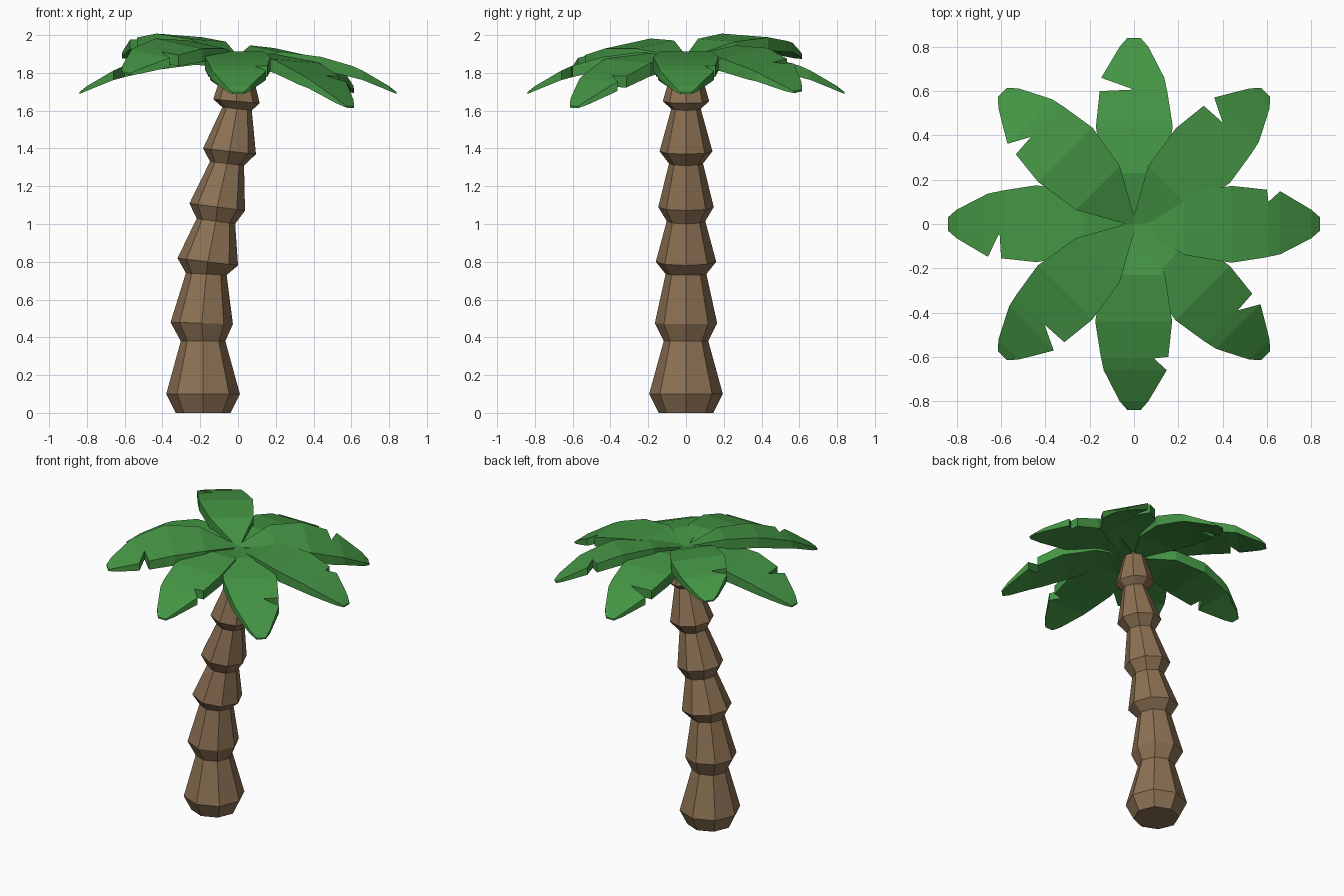
import bpy, bmesh, math

if "Cube" in bpy.data.objects:
    bpy.data.objects.remove(bpy.data.objects["Cube"])


def material(name, rgb):
    m = bpy.data.materials.new(name)
    m.diffuse_color = (*rgb, 1)
    m.use_nodes = True
    m.node_tree.nodes["Principled BSDF"].inputs["Base Color"].default_value = m.diffuse_color
    return m


BARK = material("brown bark", (0.262, 0.165, 0.087))
GREEN = material("leaf green", (0.058, 0.300, 0.058))


def loft(name, loops, mat):
    """Skin closed loops of equal length, cap both ends."""
    bm = bmesh.new()
    rows = [[bm.verts.new(p) for p in loop] for loop in loops]
    n = len(rows[0])
    for a, b in zip(rows, rows[1:]):
        for i in range(n):
            j = (i + 1) % n
            bm.faces.new((a[i], a[j], b[j], b[i]))
    bm.faces.new(rows[0][::-1])
    bm.faces.new(rows[-1])
    bmesh.ops.recalc_face_normals(bm, faces=bm.faces)
    me = bpy.data.meshes.new(name)
    bm.to_mesh(me)
    bm.free()
    me.materials.append(mat)
    ob = bpy.data.objects.new(name, me)
    bpy.context.collection.objects.link(ob)
    return ob


# Trunk: eight-sided rings (centre x, height, radius, tilt)
RINGS = [(-.185, 0, .145, 0), (-.185, .10, .195, 0), (-.185, .38, .118, 0),
         (-.192, .475, .165, .03), (-.168, .735, .108, .05),
         (-.16, .80, .160, .12), (-.117, 1.015, .102, .14),
         (-.11, 1.09, .147, .13), (-.058, 1.32, .090, .12),
         (-.045, 1.385, .140, .11), (-.005, 1.61, .078, .11),
         (-.008, 1.65, .123, .09), (0, 1.87, .060, .05)]
loops = []
for cx, z, r, tilt in RINGS:
    loops.append([(cx + r * math.cos(k * math.pi / 4),
                   r * math.sin(k * math.pi / 4),
                   z - tilt * r * math.cos(k * math.pi / 4)) for k in range(8)])
loft("trunk", loops, BARK)

# Leaves: (distance, left half width, right half width, axis z, diagonal z, thickness)
# a left width of None marks the bottom of the notch
STATIONS = [(0, .012, .012, 1.870, 1.880, .04),
            (.23, .14, .14, 1.912, 1.937, .07),
            (.44, .172, .175, 1.885, 1.930, .07),
            (.600, .155, .150, 1.838, 1.885, .06),
            (.607, None, .148, 1.836, 1.883, .06),
            (.66, .148, .137, 1.812, 1.865, .05),
            (.80, .065, .065, 1.730, 1.785, .025),
            (.84, .03, .03, 1.698, 1.755, .01)]
NOTCH = [.10, .04, .0, .05, .04, .035, .09, .055]
for k in range(8):
    a = k * math.pi / 4
    diagonal = k % 2 == 1
    loops = []
    for r, left, right, za, zd, t in STATIONS:
        left = NOTCH[k] if left is None else left
        loop = []
        for s, drop in ((left, 0), (-right, 0), (-right, t), (left, t)):
            x = r * math.cos(a) - s * math.sin(a)
            y = r * math.sin(a) + s * math.cos(a)
            # the diagonal whorl leans up towards the back left
            z = zd - .15 * x + .07 * y if diagonal else za
            loop.append((x, y, z - drop))
        loops.append(loop)
    loft(f"{'upper' if diagonal else 'lower'}_leaf_{k // 2 + 1}", loops, GREEN)
